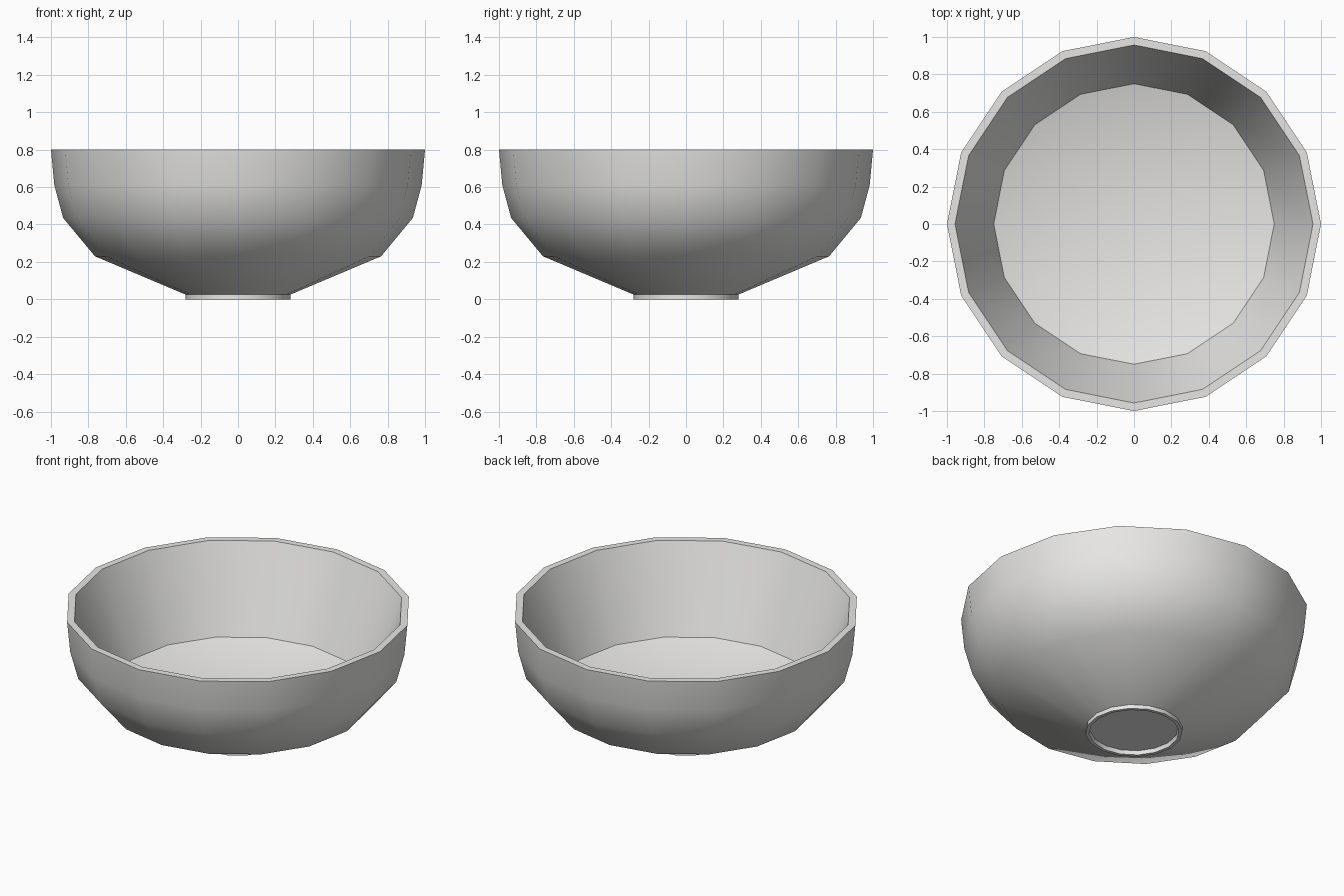
import bpy, bmesh, math

if "Cube" in bpy.data.objects:
    bpy.data.objects.remove(bpy.data.objects["Cube"])

SIDES = 16

# One light warm grey clay colour
clay = bpy.data.materials.new("warm_grey_clay")
clay.diffuse_color = (0.8, 0.795, 0.785, 1)
clay.use_nodes = True
clay.node_tree.nodes["Principled BSDF"].inputs["Base Color"].default_value = clay.diffuse_color


def lathe(name, profile):
    """Spin an (r, z) profile around z; points with r = 0 merge into a pole."""
    bm = bmesh.new()
    verts = [bm.verts.new((r, 0, z)) for r, z in profile]
    edges = [bm.edges.new(pair) for pair in zip(verts, verts[1:])]
    bmesh.ops.spin(bm, geom=verts + edges, cent=(0, 0, 0), axis=(0, 0, 1),
                   angle=math.tau, steps=SIDES)
    bmesh.ops.remove_doubles(bm, verts=bm.verts, dist=1e-4)
    bmesh.ops.recalc_face_normals(bm, faces=bm.faces)
    mesh = bpy.data.meshes.new(name)
    bm.to_mesh(mesh)
    bm.free()
    obj = bpy.data.objects.new(name, mesh)
    bpy.context.collection.objects.link(obj)
    mesh.materials.append(clay)
    bpy.ops.object.select_all(action='DESELECT')
    obj.select_set(True)
    bpy.context.view_layer.objects.active = obj
    bpy.ops.object.shade_smooth_by_angle(angle=math.radians(50))
    return obj


lathe("bowl", [
    # recessed underside and foot ring
    (0, 0.025), (0.255, 0.025), (0.26, 0), (0.28, 0), (0.28, 0.025),
    # outer wall up to the rim
    (0.765, 0.23), (0.935, 0.435), (0.982, 0.61), (1.0, 0.8),
    # inner wall down to the floor
    (0.957, 0.8), (0.75, 0.28), (0, 0.065),
])
